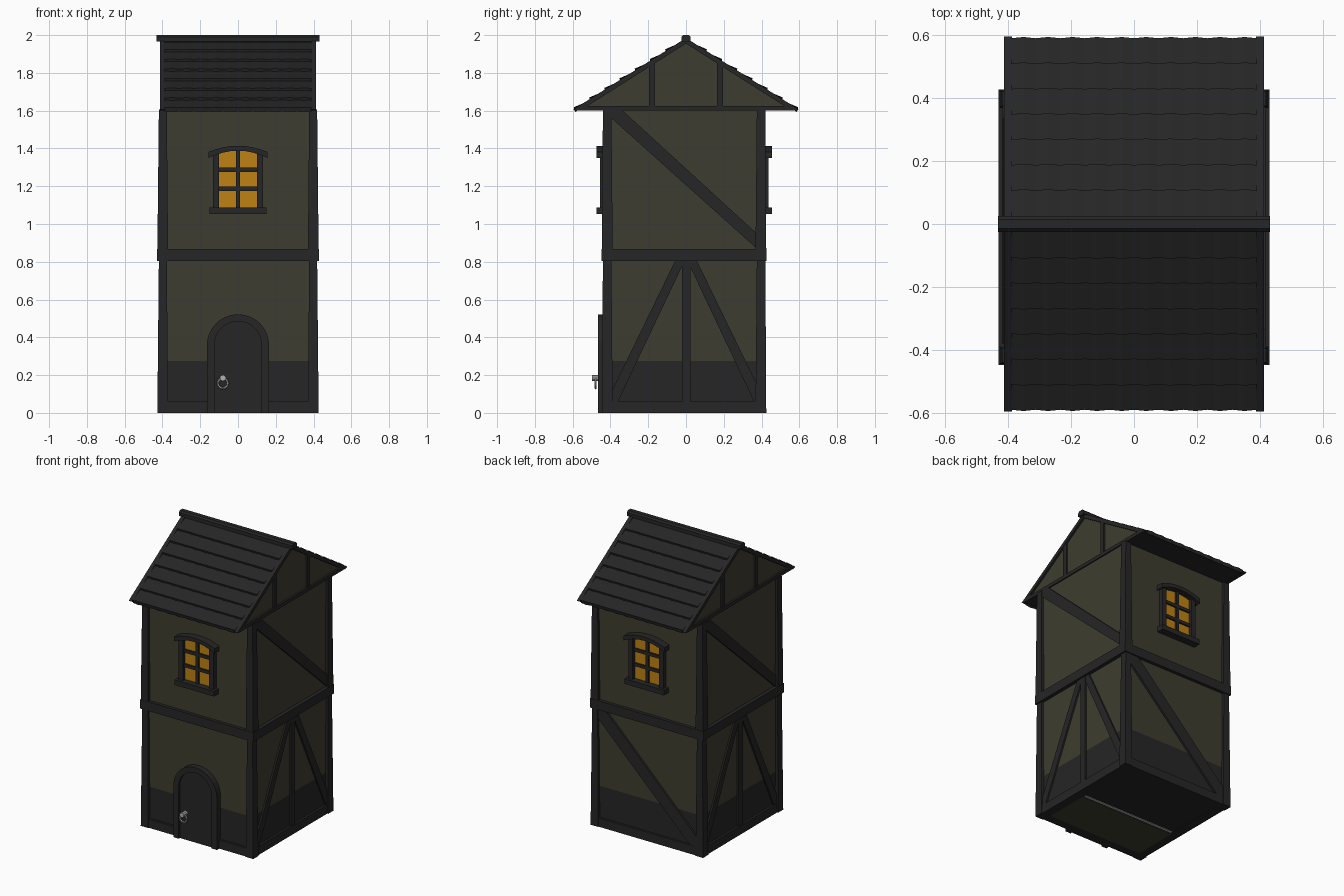
import bpy, bmesh, math
from mathutils import Vector

if "Cube" in bpy.data.objects:
    bpy.data.objects.remove(bpy.data.objects["Cube"])

def material(name, rgb):
    m = bpy.data.materials.new(name)
    m.diffuse_color = (*rgb, 1)
    m.use_nodes = True
    m.node_tree.nodes["Principled BSDF"].inputs["Base Color"].default_value = m.diffuse_color
    return m

TIMBER = material("dark timber", (0.019, 0.019, 0.019))
SLATE = material("roof slate", (0.019, 0.019, 0.019))
PLASTER = material("olive plaster", (0.048, 0.046, 0.029))
GLASS = material("amber glass", (0.52, 0.22, 0.006))
METAL = material("pale metal", (0.45, 0.45, 0.45))
YC = -0.01                     # the house body sits slightly forward
HX, HY = 0.405, 0.415          # half sizes of the plaster walls

def finish(name, bm, *mats):
    bmesh.ops.recalc_face_normals(bm, faces=bm.faces)
    me = bpy.data.meshes.new(name)
    bm.to_mesh(me)
    bm.free()
    for m in mats:
        me.materials.append(m)
    ob = bpy.data.objects.new(name, me)
    bpy.context.collection.objects.link(ob)
    return ob

def prism(name, pts, d0, d1, axis, mat):
    """Extrude an outline (u, z) along x or y from d0 to d1."""
    bm = bmesh.new()
    place = (lambda u, z, d: (d, u, z)) if axis == 'x' else (lambda u, z, d: (u, d, z))
    a = [bm.verts.new(place(u, z, d0)) for u, z in pts]
    b = [bm.verts.new(place(u, z, d1)) for u, z in pts]
    bm.faces.new(a)
    bm.faces.new(b)
    for i in range(len(pts)):
        j = (i + 1) % len(pts)
        bm.faces.new((a[i], a[j], b[j], b[i]))
    return finish(name, bm, mat)

def rect(u0, u1, z0, z1):
    return [(u0, z0), (u1, z0), (u1, z1), (u0, z1)]

def box(name, x0, x1, y0, y1, z0, z1, mat):
    return prism(name, rect(x0, x1, z0, z1), y0, y1, 'y', mat)

# Walls: plaster above, dark plinth below z = 0.275
bm = bmesh.new()
bmesh.ops.create_cube(bm, size=1)
for v in bm.verts:
    v.co = Vector((v.co.x * 2 * HX, YC + v.co.y * 2 * HY, 0.004 + (v.co.z + 0.5) * 1.6))
bmesh.ops.bisect_plane(bm, geom=bm.verts[:] + bm.edges[:] + bm.faces[:],
                       plane_co=(0, 0, 0.275), plane_no=(0, 0, 1))
for f in bm.faces:
    f.material_index = int(f.calc_center_median().z < 0.275)
finish("walls", bm, PLASTER, TIMBER)

# Floor panels seen from below
box("floor_panel", -0.37, 0.37, -0.39, -0.07, 0.0, 0.006, PLASTER)
box("floor_strip", -0.35, 0.35, -0.06, -0.045, 0.0, 0.006, METAL)

# Tapered corner posts on both storeys
for z0, z1 in ((0, 0.82), (0.85, 1.605)):
    for sx in (-1, 1):
        for sy in (-1, 1):
            bm = bmesh.new()
            bmesh.ops.create_cube(bm, size=1)
            for v in bm.verts:
                top, ox, oy = v.co.z > 0, v.co.x > 0, v.co.y > 0
                x = (0.419 if top else 0.427) if ox else (0.377 if top else 0.37)
                y = (0.43 if top else 0.435) if oy else (0.385 if top else 0.378)
                v.co = Vector((sx * x, YC + sy * y, z1 if top else z0))
            finish("corner_post", bm, TIMBER)

# Ring beams: base and between the storeys
for name, hx, hy, z0, z1 in (("base_beam", 0.42, 0.43, 0, 0.06),
                             ("middle_beam", 0.43, 0.437, 0.805, 0.868)):
    for s in (-1, 1):
        box(name, -hx, hx, YC + s * (hy - 0.06), YC + s * hy, z0, z1, TIMBER)
        prism(name, rect(YC - hy + 0.06, YC + hy - 0.06, z0, z1),
              s * (hx - 0.06), s * hx, 'x', TIMBER)

# Timber braces on the two gable sides (half-turn symmetric)
for s in (1, -1):
    d0, d1 = s * 0.39, s * 0.417
    prism("side_post", rect(-0.022, 0.025, 0.05, 0.82), d0, d1, 'x', TIMBER)
    brace = [(-0.40, 1.6), (-0.335, 1.6), (0.38, 0.945), (0.38, 0.865), (-0.40, 1.565)]
    prism("upper_brace", [(s * u, z) for u, z in brace], d0, d1, 'x', TIMBER)
    for k in (1, -1):
        leg = [(-0.055, 0.81), (-0.005, 0.81), (-0.36, 0.06), (-0.42, 0.06)]
        prism("lower_brace", [(k * u, z) for u, z in leg], d0, s * 0.416, 'x', TIMBER)
# Single brace on the back
prism("back_brace", [(0.38, 0.81), (0.32, 0.81), (-0.38, 0.12), (-0.38, 0.05),
                     (-0.33, 0.05), (0.38, 0.745)], YC + 0.40, YC + 0.428, 'y', TIMBER)

# Windows, front and back
def arc(half, z_end, rise, n=8):
    return [(half * (1 - 2 * i / n), z_end + rise * (1 - (1 - 2 * i / n) ** 2))
            for i in range(n + 1)]

for s in (-1, 1):
    y = lambda d: YC + s * d
    prism("window_glass", [(-0.11, 1.07), (0.11, 1.07)] + arc(0.11, 1.375, 0.017),
          y(0.412), y(0.421), 'y', GLASS)
    box("window_sill", -0.15, 0.15, y(0.40), y(0.465), 1.053, 1.088, TIMBER)
    prism("window_header", arc(0.155, 1.382, 0.032) + arc(0.155, 1.35, 0.038)[::-1],
          y(0.40), y(0.465), 'y', TIMBER)
    for k in (-1, 1):
        box("window_jamb", k * 0.10, k * 0.133, y(0.40), y(0.446), 1.08, 1.37, TIMBER)
    box("window_bar", -0.011, 0.011, y(0.41), y(0.434), 1.08, 1.39, TIMBER)
    for z in (1.187, 1.287):
        box("window_bar", -0.11, 0.11, y(0.41), y(0.432), z - 0.011, z + 0.011, TIMBER)

# Arched door with frame
def arch(r, zc, n=16):
    return [(r * math.cos(math.pi * i / n), zc + r * math.sin(math.pi * i / n))
            for i in range(n + 1)]

outer = [(0.165, 0)] + arch(0.165, 0.357) + [(-0.165, 0)]
inner = [(0.125, 0)] + arch(0.125, 0.36) + [(-0.125, 0)]
prism("door_frame", outer + inner[::-1], -0.41, -0.465, 'y', TIMBER)
prism("door_panel", inner, -0.41, -0.452, 'y', TIMBER)

# Door knocker: boss and hanging ring
bpy.ops.mesh.primitive_torus_add(location=(-0.08, -0.478, 0.157), rotation=(math.pi / 2, 0, 0),
                                 major_radius=0.026, minor_radius=0.006,
                                 major_segments=16, minor_segments=6)
ring = bpy.context.object
bpy.ops.mesh.primitive_cylinder_add(location=(-0.08, -0.472, 0.185), rotation=(math.pi / 2, 0, 0),
                                    radius=0.016, depth=0.05, vertices=10)
boss = bpy.context.object
ring.name, boss.name = "knocker_ring", "knocker_boss"
for ob in (ring, boss):
    ob.data.materials.append(METAL)

# Roof core: plaster gables, dark soffit
def slope(y):
    return 1.985 - 0.635 * abs(y)

core = prism("roof_core", [(-0.575, 1.602), (0.575, 1.602), (0, 1.967)], -0.4, 0.4, 'x', PLASTER)
core.data.materials.append(SLATE)
for p in core.data.polygons:
    p.material_index = int(abs(p.normal.x) < 0.5)

# Gable timbers and verge boards
for s in (-1, 1):
    d0, d1 = s * 0.387, s * 0.413
    prism("gable_tie", rect(-0.56, 0.56, 1.6, 1.624), d0, d1, 'x', TIMBER)
    for k in (-1, 1):
        prism("verge_board", [(0, 1.985), (k * 0.595, slope(0.595)), (k * 0.585, 1.6),
                              (k * 0.56, 1.6), (0, 1.955)], d0, d1, 'x', TIMBER)
        a, b = k * 0.165, k * 0.195
        prism("gable_post", [(a, 1.61), (b, 1.61), (b, slope(b) - 0.02), (a, slope(a) - 0.02)],
              d0, s * 0.411, 'x', TIMBER)

# Wavy slate courses, seven per slope
ROWS, STEP, TILES = 7, 0.0805, 10
for s in (-1, 1):
    bm = bmesh.new()
    for r in range(ROWS):
        yu, yl = 0.02 + STEP * r, 0.026 + STEP * (r + 1)
        prev = None
        for i in range(TILES * 4 + 1):
            x = -0.39 + 0.78 * i / (TILES * 4)
            w = 0.5 - 0.5 * math.cos(2 * math.pi * i / 4)
            ye = yl + 0.004 * w
            col = [bm.verts.new((x, s * yy, zz)) for yy, zz in (
                (yu, slope(yu) - 0.008), (ye, slope(ye) + 0.005 + 0.005 * w),
                (ye - 0.006, slope(ye) - 0.016))]
            if prev:
                for a, b in ((0, 1), (1, 2), (2, 0)):
                    bm.faces.new((prev[a], prev[b], col[b], col[a]))
            else:
                bm.faces.new(col)
            prev = col
        bm.faces.new(prev)
    finish("slate_courses", bm, SLATE)

# Ridge cap
prism("ridge_cap", [(-0.025, 1.965), (0.025, 1.965), (0.025, 1.99), (0.015, 2.0),
                    (-0.015, 2.0), (-0.025, 1.99)], -0.432, 0.432, 'x', TIMBER)
